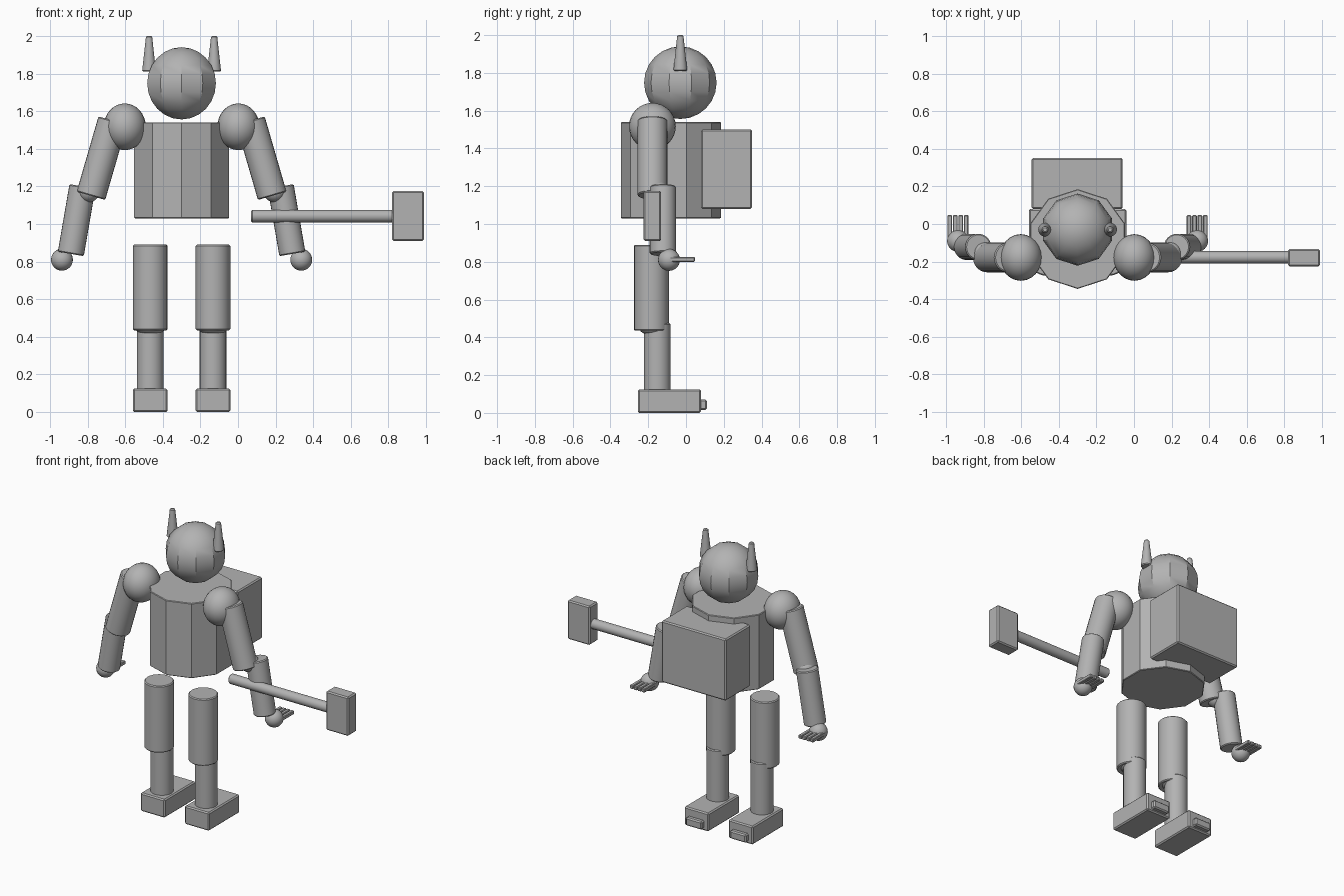
import bpy
import math
from mathutils import Vector

cube = bpy.data.objects.get("Cube")
if cube:
    bpy.data.objects.remove(cube, do_unlink=True)

GREY = (0.45, 0.45, 0.45, 1)
grey = bpy.data.materials.new("plain grey")
grey.use_nodes = True
grey.diffuse_color = GREY
for node in grey.node_tree.nodes:
    if node.type == 'BSDF_PRINCIPLED':
        node.inputs["Base Color"].default_value = GREY

MID = -0.30      # the figure's own centre line


def finish(name, bevel=0):
    """Name, colour, soften edges and shade the active object."""
    ob = bpy.context.object
    ob.name = name
    ob.data.materials.append(grey)
    bpy.ops.object.transform_apply(location=False, rotation=False, scale=True)
    if bevel:
        mod = ob.modifiers.new("soft edges", 'BEVEL')
        mod.width = bevel
        mod.segments = 1
        mod.limit_method = 'ANGLE'
        mod.angle_limit = math.radians(50)
        bpy.ops.object.modifier_apply(modifier=mod.name)
    bpy.ops.object.shade_smooth_by_angle(angle=math.radians(32))
    return ob


def box(name, low, high, bevel=0.008):
    low, high = Vector(low), Vector(high)
    bpy.ops.mesh.primitive_cube_add(size=1, location=(low + high) / 2)
    bpy.context.object.scale = high - low
    return finish(name, bevel)


def ball(name, centre, radii, segments=24, rings=16):
    bpy.ops.mesh.primitive_uv_sphere_add(segments=segments, ring_count=rings,
                                         radius=1, location=centre)
    bpy.context.object.scale = radii
    return finish(name)


def rod(name, start, end, r1, r2=None, sides=24, bevel=0.006):
    """A cylinder or cone between two points."""
    start, end = Vector(start), Vector(end)
    axis = end - start
    bpy.ops.mesh.primitive_cone_add(vertices=sides, radius1=r1,
                                    radius2=r1 if r2 is None else r2,
                                    depth=axis.length, location=(start + end) / 2)
    if abs(axis.x) > 1e-5 or abs(axis.y) > 1e-5:
        bpy.context.object.rotation_euler = axis.to_track_quat('Z', 'Y').to_euler()
    return finish(name, bevel)


# Trunk, backpack and head
rod("torso", (MID, -0.08, 1.03), (MID, -0.08, 1.54), 0.265, sides=10, bevel=0.004)
box("backpack", (-0.545, 0.08, 1.08), (-0.06, 0.35, 1.50))
ball("head", (MID, -0.03, 1.748), (0.192, 0.192, 0.192), 10, 12)

for side, s in (("right", -1), ("left", 1)):
    def at(x, y, z):
        return (MID + s * x, y, z)

    # Horn
    rod(side + "_horn", at(0.173, -0.03, 1.81), at(0.173, -0.03, 2.0), 0.037, 0.016)

    # Arm
    ball(side + "_shoulder", at(0.302, -0.178, 1.517), (0.112, 0.124, 0.124))
    rod(side + "_upper_arm", at(0.366, -0.178, 1.55), at(0.482, -0.178, 1.15), 0.079)
    ball(side + "_elbow", at(0.495, -0.155, 1.175), (0.06, 0.06, 0.06))
    rod(side + "_forearm", at(0.527, -0.122, 1.20), at(0.589, -0.122, 0.841), 0.07)

    # Hand with four fingers
    ball(side + "_hand", at(0.636, -0.09, 0.81), (0.058, 0.058, 0.058))
    for i in range(4):
        x = MID + s * 0.636 + (i - 1.5) * 0.029
        box(f"{side}_finger_{i + 1}", (x - 0.0125, -0.09, 0.80),
            (x + 0.0125, 0.047, 0.825), 0.004)

    # Leg
    rod(side + "_thigh", at(0.167, -0.183, 0.435), at(0.167, -0.183, 0.89), 0.092)
    ball(side + "_knee", at(0.167, -0.17, 0.445), (0.078, 0.075, 0.035))
    rod(side + "_shin", at(0.167, -0.152, 0.11), at(0.167, -0.152, 0.475), 0.071)

    # Foot with a small block at the back
    x = MID + s * 0.167
    box(side + "_foot", (x - 0.092, -0.255, 0), (x + 0.092, 0.08, 0.125))
    box(side + "_foot_block", (x - 0.06, 0.07, 0.015), (x + 0.06, 0.11, 0.07))

# Hammer
rod("hammer_handle", (0.07, -0.177, 1.042), (0.83, -0.177, 1.042), 0.033)
box("hammer_head", (0.82, -0.225, 0.91), (0.988, -0.132, 1.175))
